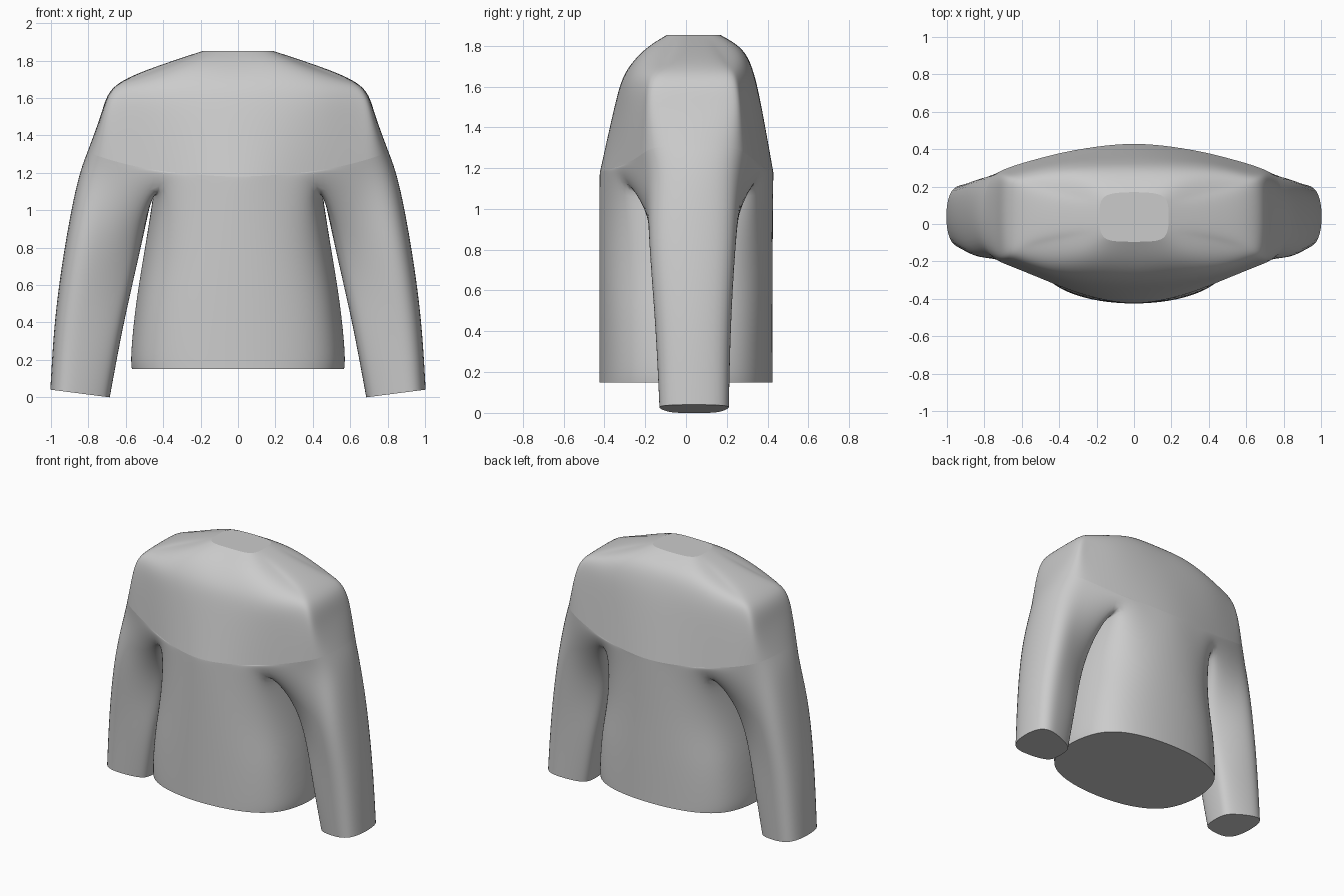
import bpy, bmesh
from mathutils import Vector

if "Cube" in bpy.data.objects:
    bpy.data.objects.remove(bpy.data.objects["Cube"])


def row(z, pts):
    """Ring points; z is one height or a list of heights."""
    zs = z if isinstance(z, list) else [z] * len(pts)
    return [(x, y, h) for (x, y), h in zip(pts, zs)]


# Yoke half-rings, front centre round the shoulder to back centre
seam_z = [1.18, 1.19, 1.215, 1.265, 1.305]
seam = row(seam_z + seam_z[::-1],
           [(0, -.422), (.22, -.39), (.45, -.31), (.67, -.22), (.79, -.11),
            (.79, .18), (.67, .30), (.45, .365), (.22, .41), (0, .428)])
chest = row(1.5, [(0, -.35), (.22, -.335), (.45, -.285), (.66, -.205), (.73, -.12),
                  (.73, .19), (.66, .275), (.45, .33), (.22, .36), (0, .37)])
sh_z = [1.67, 1.67, 1.66, 1.65, 1.625]
shoulder = row(sh_z + sh_z[::-1],
               [(0, -.295), (.22, -.285), (.44, -.25), (.62, -.18), (.685, -.10),
                (.685, .17), (.62, .25), (.44, .30), (.22, .325), (0, .33)])
up_z = [1.78, 1.78, 1.765, 1.725, 1.722]
upper = row(up_z + up_z[::-1],
            [(0, -.20), (.18, -.20), (.34, -.17), (.50, -.11), (.55, -.05),
             (.55, .13), (.50, .20), (.34, .25), (.18, .27), (0, .275)])
neck = row(1.852, [(0, -.095), (.10, -.092), (.155, -.075), (.178, -.04), (.185, .01),
                   (.185, .07), (.178, .115), (.155, .147), (.10, .165), (0, .17)])

# Armpit split: the ring below the seam divides into body and sleeve
P2, P7 = (.42, -.30, 1.13), (.42, .345, 1.13)
U1, U2 = (.45, -.11, 1.09), (.45, .16, 1.09)
F0, F1, B1, B0 = (0, -.425, 1.10), (.22, -.39, 1.11), (.22, .405, 1.11), (0, .428, 1.10)
S3, S4, S5, S6 = (.68, -.205, 1.12), (.835, -.10, 1.15), (.835, .18, 1.15), (.68, .285, 1.12)
split = [F0, F1, P2, S3, S4, S5, S6, P7, B1, B0]


def body_ring(z, w):
    return row(z, [(0, -.425), (.52 * w, -.385), (.87 * w, -.265), (w, -.08),
                   (w, .09), (.87 * w, .275), (.52 * w, .39), (0, .425)])


def sleeve_ring(x0, z0, x1, z1, y0, y1):
    fx = [.15, .55, .95, .95, .55, .15, 0, 0]
    fy = [.12, 0, .14, .86, 1, .88, .68, .32]
    return [(x0 + a * (x1 - x0), y0 + b * (y1 - y0), z0 + a * (z1 - z0))
            for a, b in zip(fx, fy)]


yoke = [neck, upper, shoulder, chest, seam, split]
body = [[F0, F1, P2, U1, U2, P7, B1, B0], body_ring(.8, .49),
        body_ring(.5, .537), body_ring(.25, .562), body_ring(.15, .56)]
sleeve = [[P2, S3, S4, S5, S6, P7, U2, U1],
          sleeve_ring(.525, .80, .912, .86, -.175, .24),
          sleeve_ring(.615, .40, .97, .45, -.145, .215),
          sleeve_ring(.69, .0, 1.0, .04, -.125, .205)]

bm = bmesh.new()
crease = bm.edges.layers.float.new('crease_edge')
cache = {}


def vert(p, side):
    key = (round(p[0] * side, 5) + 0.0, round(p[1], 5), round(p[2], 5))
    if key not in cache:
        cache[key] = bm.verts.new(key)
    return cache[key]


def loft(rows, side, closed):
    for a, b in zip(rows, rows[1:]):
        n = len(a)
        for i in range(n if closed else n - 1):
            j = (i + 1) % n
            bm.faces.new([vert(p, side) for p in (a[i], a[j], b[j], b[i])])


def sharpen(verts, closed=True):
    for a, b in zip(verts, verts[1:] + (verts[:1] if closed else [])):
        e = bm.edges.get((a, b))
        e[crease] = 1.0
        e.smooth = False


def whole(r):
    return [vert(p, 1) for p in r] + [vert(p, -1) for p in r[-2:0:-1]]


for side in (1, -1):
    loft(yoke, side, False)
    loft(body, side, False)
    loft(sleeve, side, True)
    cuff = [vert(p, side) for p in sleeve[-1]]
    bm.faces.new(cuff)
    sharpen(cuff)
for r in (neck, body[-1]):
    bm.faces.new(whole(r))
    sharpen(whole(r))
sharpen(whole(seam))

bmesh.ops.recalc_face_normals(bm, faces=bm.faces)
for f in bm.faces:
    f.smooth = True
mesh = bpy.data.meshes.new("long_sleeved_top")
bm.to_mesh(mesh)
bm.free()
obj = bpy.data.objects.new("long_sleeved_top", mesh)
bpy.context.collection.objects.link(obj)
sub = obj.modifiers.new("smooth_surface", 'SUBSURF')
sub.levels = sub.render_levels = 3

# Nudge the cage so the smooth surface passes through the rings
target = [v.co.copy() for v in mesh.vertices]
for _ in range(6):
    dg = bpy.context.evaluated_depsgraph_get()
    dg.update()
    ev = obj.evaluated_get(dg)
    limit = [Vector(v.co) for v in ev.data.vertices[:len(target)]]
    for v, t, l in zip(mesh.vertices, target, limit):
        v.co += (t - l) * .8
    mesh.update()
    obj.update_tag()
    bpy.context.view_layer.update()
